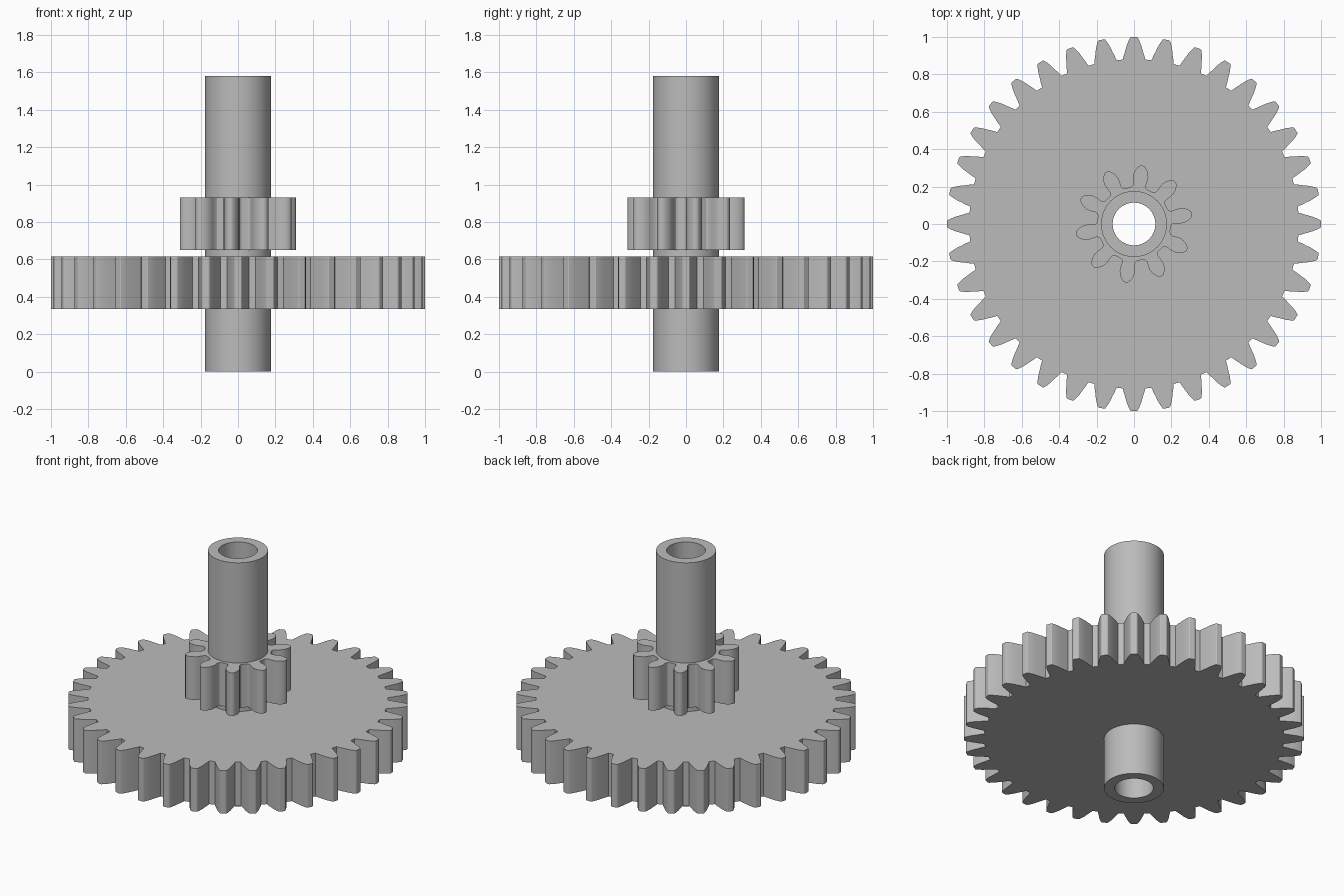
import bpy
import bmesh
from math import sin, cos, pi, radians

cube = bpy.data.objects.get("Cube")
if cube:
    bpy.data.objects.remove(cube, do_unlink=True)

grey = bpy.data.materials.new("plain grey")
grey.use_nodes = True
COLOUR = (0.5, 0.5, 0.5, 1)
grey.diffuse_color = COLOUR
grey.node_tree.nodes["Principled BSDF"].inputs["Base Color"].default_value = COLOUR


def circle(radius, sides=72):
    return [(radius * cos(2 * pi * i / sides), radius * sin(2 * pi * i / sides))
            for i in range(sides)]


def gear_outline(teeth, half_tooth, phase=0):
    """Repeat a half tooth of (radius, half width) pairs around the axis."""
    flank = [(r, w / r) for r, w in half_tooth]
    tooth = [(r, -a) for r, a in flank] + [(r, a) for r, a in reversed(flank)]
    points = []
    for i in range(teeth):
        centre = phase + 2 * pi * i / teeth
        points += [(r * cos(centre + a), r * sin(centre + a)) for r, a in tooth]
    return points


def holed_prism(name, outline, hole, bottom, top):
    """Extrude an outline with a hole between two heights."""
    bm = bmesh.new()
    edges = []
    for loop in (outline, hole):
        verts = [bm.verts.new((x, y, bottom)) for x, y in loop]
        edges += [bm.edges.new((verts[i - 1], v)) for i, v in enumerate(verts)]
    bmesh.ops.triangle_fill(bm, edges=edges, use_beauty=True, normal=(0, 0, -1))
    extruded = bmesh.ops.extrude_face_region(bm, geom=bm.faces[:], use_keep_orig=True)
    moved = [g for g in extruded["geom"] if isinstance(g, bmesh.types.BMVert)]
    bmesh.ops.translate(bm, verts=moved, vec=(0, 0, top - bottom))
    bmesh.ops.recalc_face_normals(bm, faces=bm.faces[:])
    mesh = bpy.data.meshes.new(name)
    bm.to_mesh(mesh)
    bm.free()
    mesh.materials.append(grey)
    obj = bpy.data.objects.new(name, mesh)
    bpy.context.collection.objects.link(obj)
    bpy.ops.object.select_all(action="DESELECT")
    obj.select_set(True)
    bpy.context.view_layer.objects.active = obj
    bpy.ops.object.shade_smooth_by_angle(angle=radians(25))
    return obj


# Hollow shaft
holed_prism("hollow_shaft", circle(0.176), circle(0.114), 0, 1.58)

# Gears are seated inside the shaft wall
seat = circle(0.145)
wheel_tooth = [(0.881, 0.06), (0.905, 0.054), (0.93, 0.046), (0.955, 0.039),
               (0.98, 0.029), (0.997, 0.02), (1.0, 0.015)]
holed_prism("large_gear", gear_outline(36, wheel_tooth), seat, 0.335, 0.615)

# Pinion teeth narrow towards the root
pinion_tooth = [(0.197, 0.045), (0.203, 0.037), (0.215, 0.034), (0.24, 0.039),
                (0.262, 0.041), (0.282, 0.036), (0.3, 0.026), (0.312, 0.014),
                (0.315, 0.006)]
holed_prism("small_gear", gear_outline(10, pinion_tooth, radians(10)), seat, 0.65, 0.93)
